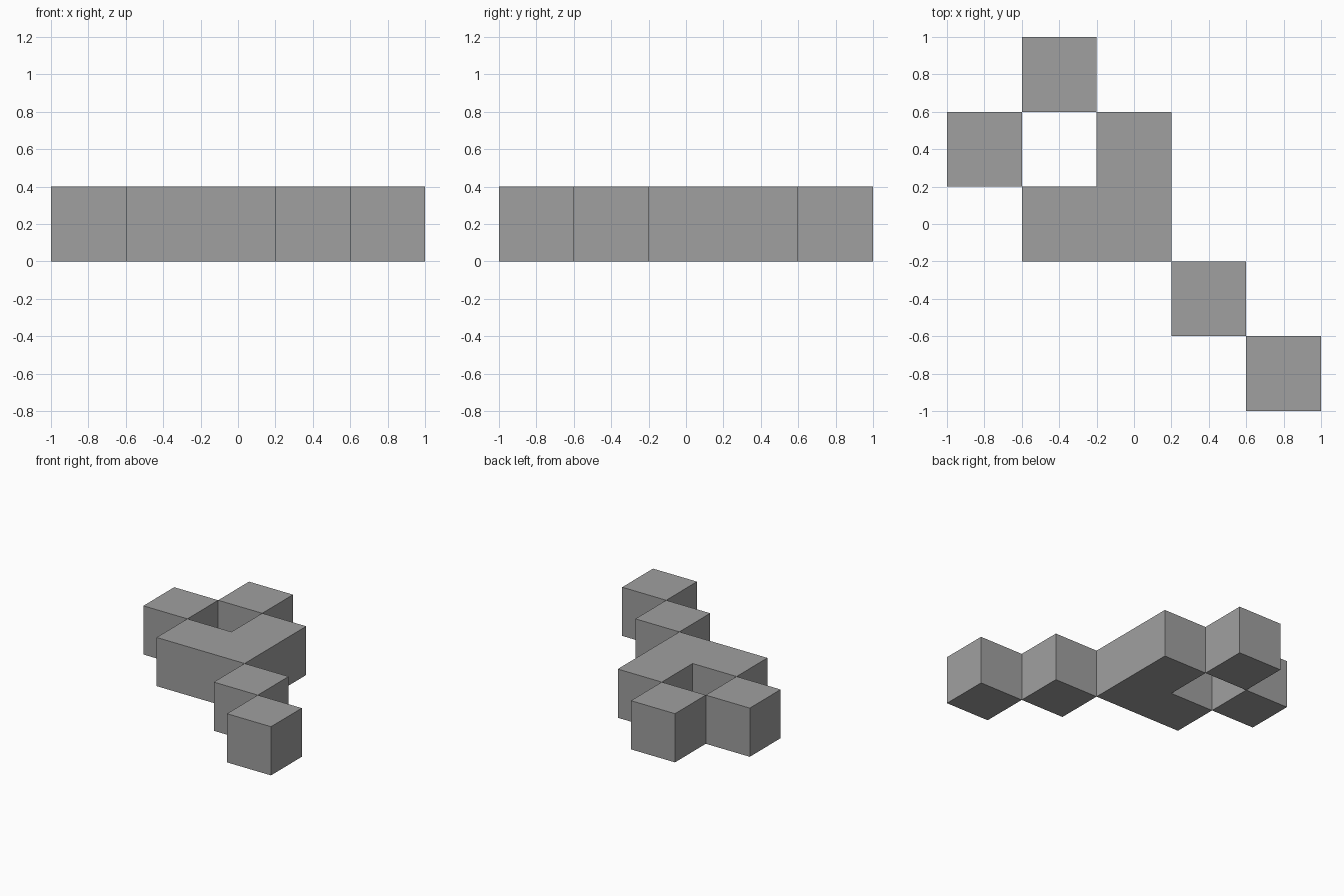
import bpy
import bmesh

if "Cube" in bpy.data.objects:
    bpy.data.objects.remove(bpy.data.objects["Cube"])

S = 0.4  # edge length of one block

grey = bpy.data.materials.new("mid grey")
grey.diffuse_color = (0.35, 0.35, 0.35, 1.0)
grey.use_nodes = True
grey.node_tree.nodes["Principled BSDF"].inputs["Base Color"].default_value = grey.diffuse_color


def prism(name, outline):
    """Extrude a flat counter-clockwise outline from z = 0 up to one block height."""
    bm = bmesh.new()
    base = bm.faces.new([bm.verts.new((x, y, 0)) for x, y in outline])
    top = bmesh.ops.extrude_face_region(bm, geom=[base], use_keep_orig=True)["geom"]
    bmesh.ops.translate(bm, vec=(0, 0, S),
                        verts=[v for v in top if isinstance(v, bmesh.types.BMVert)])
    bmesh.ops.recalc_face_normals(bm, faces=bm.faces[:])
    mesh = bpy.data.meshes.new(name)
    bm.to_mesh(mesh)
    bm.free()
    mesh.materials.append(grey)
    obj = bpy.data.objects.new(name, mesh)
    bpy.context.collection.objects.link(obj)
    return obj


def block(name, x, y):
    h = S / 2
    return prism(name, [(x - h, y - h), (x + h, y - h), (x + h, y + h), (x - h, y + h)])


# L-shaped middle piece
prism("corner_body", [(-0.6, -0.2), (0.2, -0.2), (0.2, 0.6),
                      (-0.2, 0.6), (-0.2, 0.2), (-0.6, 0.2)])

# Single blocks touching edge to edge
block("back_block", -0.4, 0.8)
block("left_block", -0.8, 0.4)
block("inner_tail_block", 0.4, -0.4)
block("outer_tail_block", 0.8, -0.8)
